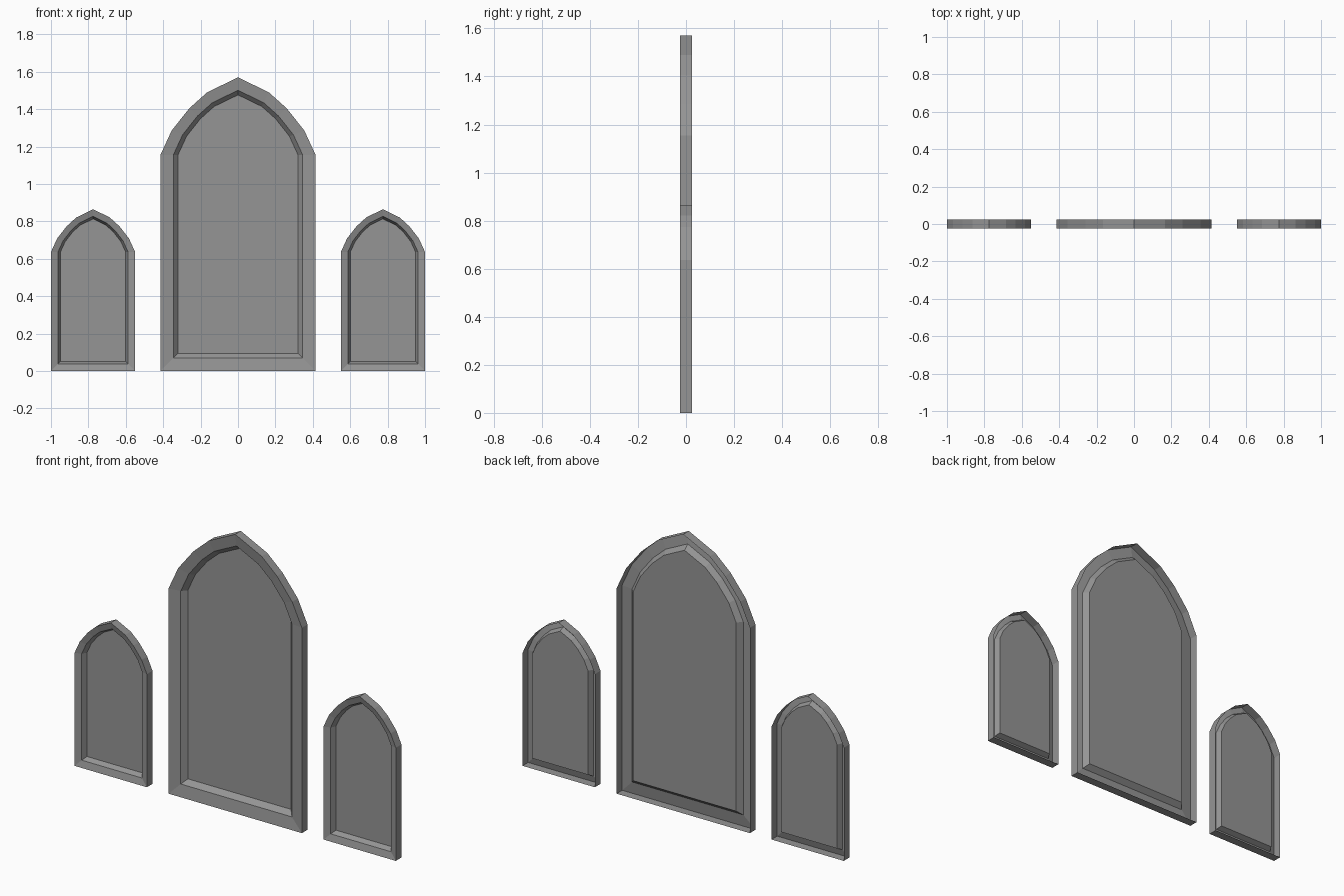
import bpy, bmesh

cube = bpy.data.objects.get("Cube")
if cube:
    bpy.data.objects.remove(cube, do_unlink=True)

# Single stone grey
stone = bpy.data.materials.new("stone_grey")
stone.use_nodes = True
grey = (0.3, 0.3, 0.3, 1)
stone.diffuse_color = grey
stone.node_tree.nodes["Principled BSDF"].inputs["Base Color"].default_value = grey

HALF, SPRING, DEPTH = 0.415, 1.155, 0.05
# Right half of the pointed arch: x, height above the spring line
ARCH = [(HALF, 0), (0.355, 0.13), (0.26, 0.25), (0.165, 0.335), (0, 0.415)]
# Frame cross-section from the open back edge to the panel: inset, y
SECTION = [(0, DEPTH / 2), (0, -DEPTH / 2), (0.069, -0.015), (0.094, 0.013)]


def arch_outline(inset):
    """Outline of the opening, shrunk about the centre of the spring line."""
    f = 1 - inset / HALF
    right = [(x * f, SPRING + z * f) for x, z in ARCH]
    left = [(-x, z) for x, z in reversed(right[:-1])]
    w = HALF - inset
    return [(-w, inset), (w, inset)] + right + left


def arched_window(name, x, width, height):
    """Open-backed shell: outer wall, sloped frame, reveal and recessed panel."""
    bm = bmesh.new()
    rings = [[bm.verts.new((x + px * width, y, pz * height))
              for px, pz in arch_outline(inset)] for inset, y in SECTION]
    n = len(rings[0])
    for a, b in zip(rings, rings[1:]):
        for i in range(n):
            j = (i + 1) % n
            bm.faces.new((a[i], a[j], b[j], b[i]))
    bm.faces.new(rings[-1])
    mesh = bpy.data.meshes.new(name)
    bm.to_mesh(mesh)
    bm.free()
    mesh.materials.append(stone)
    obj = bpy.data.objects.new(name, mesh)
    bpy.context.collection.objects.link(obj)


arched_window("centre_window", 0, 1, 1)
for side, sign in (("left", 1), ("right", -1)):
    arched_window(side + "_window", sign * 0.775, 0.542, 0.551)
